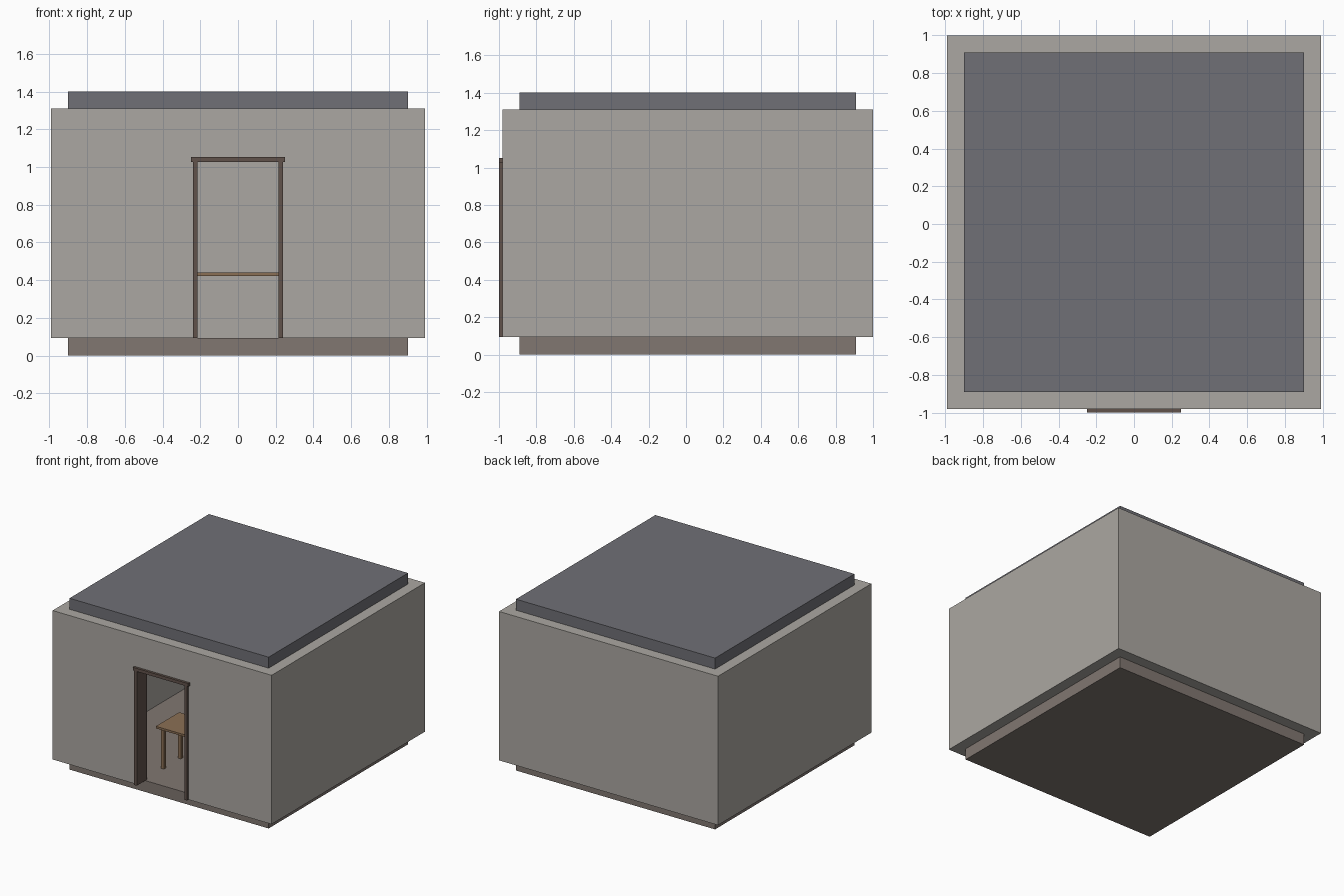
import bpy

if "Cube" in bpy.data.objects:
    bpy.data.objects.remove(bpy.data.objects["Cube"])


def material(name, rgb):
    m = bpy.data.materials.new(name)
    m.diffuse_color = (*rgb, 1)
    m.use_nodes = True
    m.node_tree.nodes["Principled BSDF"].inputs["Base Color"].default_value = m.diffuse_color
    return m


WALL = material("plaster", (0.41, 0.39, 0.36))
ROOF = material("roof_grey", (0.16, 0.16, 0.18))
FLOOR = material("floor_brown", (0.22, 0.185, 0.165))
FRAME = material("dark_wood", (0.12, 0.085, 0.07))
TABLE = material("table_wood", (0.26, 0.16, 0.09))


def box(name, x, y, z, mat=None):
    """Box from (min, max) ranges on each axis."""
    bpy.ops.mesh.primitive_cube_add(size=1)
    o = bpy.context.object
    o.name = name
    for v in o.data.vertices:
        v.co = [r[0] if c < 0 else r[1] for c, r in zip(v.co, (x, y, z))]
    if mat:
        o.data.materials.append(mat)
    return o


def cut(target, name, x, y, z):
    cutter = box(name, x, y, z)
    cutter.hide_render = True
    cutter.hide_viewport = False
    cutter.display_type = 'WIRE'
    mod = target.modifiers.new(name, 'BOOLEAN')
    mod.operation = 'DIFFERENCE'
    mod.solver = 'EXACT'
    mod.object = cutter
    bpy.context.view_layer.objects.active = target
    bpy.ops.object.modifier_apply(modifier=mod.name)
    bpy.data.objects.remove(cutter)


Z0, Z1 = 0.093, 1.31          # floor level and ceiling level
INX, INY = (-0.9, 0.9), (-0.89, 0.91)

# Slabs
box("floor", INX, INY, (0, Z0), FLOOR)
box("roof", INX, INY, (Z1, 1.4), ROOF)

# Hollow walls with a doorway
walls = box("walls", (-0.99, 0.99), (-0.98, 1.0), (Z0, Z1), WALL)
cut(walls, "room_cutter", INX, INY, (-0.1, 1.6))
cut(walls, "door_cutter", (-0.225, 0.225), (-1.2, -0.7), (-0.1, 1.03))

# Door frame, through the wall thickness
DEPTH = (-1.0, -0.87)
for side, s in (("left", -1), ("right", 1)):
    box(side + "_door_jamb", sorted((s * 0.215, s * 0.239)), DEPTH, (Z0, 1.026), FRAME)
box("door_lintel", (-0.25, 0.25), DEPTH, (1.026, 1.052), FRAME)

# Table just inside the doorway
box("table_top", (-0.27, 0.27), (-0.675, -0.375), (0.423, 0.44), TABLE)
for side, x in (("left", -0.229), ("right", 0.229)):
    for end, y in (("front", -0.634), ("back", -0.416)):
        box(f"table_{end}_{side}_leg", (x - 0.0125, x + 0.0125),
            (y - 0.0125, y + 0.0125), (Z0, 0.423), TABLE)
